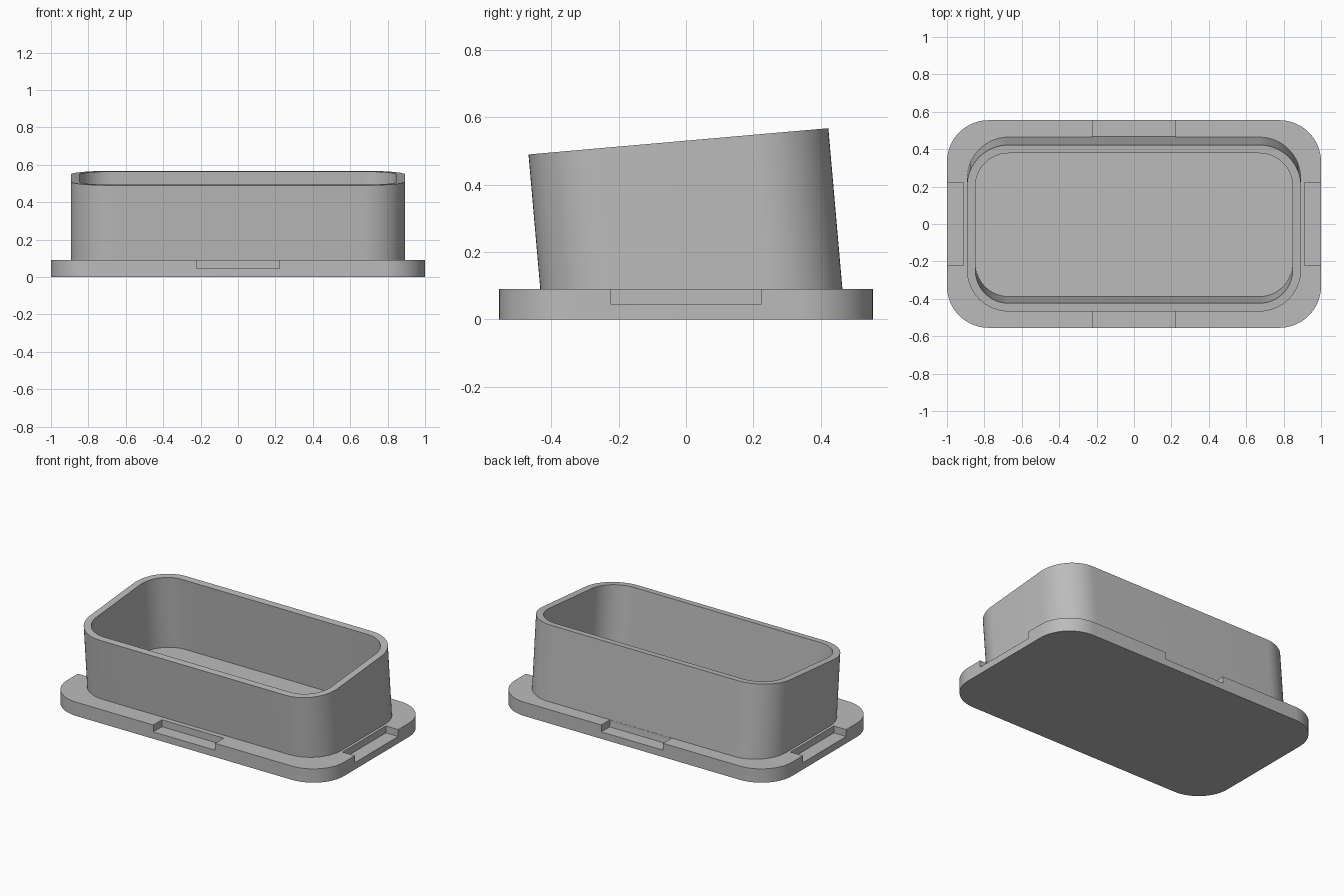
import bpy, bmesh
from math import sin, cos, pi, radians
from mathutils import Vector, Matrix

default = bpy.data.objects.get("Cube")
if default:
    bpy.data.objects.remove(default, do_unlink=True)

grey = bpy.data.materials.new("mid_grey")
grey.use_nodes = True
COLOUR = (0.5, 0.5, 0.5, 1)
grey.diffuse_color = COLOUR
grey.node_tree.nodes["Principled BSDF"].inputs["Base Color"].default_value = COLOUR

BASE_X, BASE_Y, BASE_Z = 1.0, 0.555, 0.09
WALL = 0.0446
RADIUS = 0.223
TILT = radians(5)


def rounded_rect(hx, hy, r, steps=16):
    """Anticlockwise outline of a rounded rectangle."""
    points = []
    for i, (sx, sy) in enumerate([(1, 1), (-1, 1), (-1, -1), (1, -1)]):
        for k in range(steps + 1):
            a = (i + k / steps) * pi / 2
            points.append(Vector((sx * (hx - r) + r * cos(a), sy * (hy - r) + r * sin(a), 0)))
    return points


def finish(name, bm):
    bmesh.ops.recalc_face_normals(bm, faces=bm.faces[:])
    mesh = bpy.data.meshes.new(name)
    bm.to_mesh(mesh)
    bm.free()
    mesh.materials.append(grey)
    obj = bpy.data.objects.new(name, mesh)
    bpy.context.collection.objects.link(obj)
    return obj


def bridge(bm, a, b):
    for i in range(len(a)):
        j = (i + 1) % len(a)
        bm.faces.new((a[i], a[j], b[j], b[i]))


def select_only(obj):
    bpy.ops.object.select_all(action='DESELECT')
    obj.select_set(True)
    bpy.context.view_layer.objects.active = obj


# Base plate: rounded slab
bm = bmesh.new()
outline = rounded_rect(BASE_X, BASE_Y, RADIUS)
low = [bm.verts.new(p) for p in outline]
high = [bm.verts.new(p + Vector((0, 0, BASE_Z))) for p in outline]
bridge(bm, low, high)
bm.faces.new(low)
bm.faces.new(high)
base = finish("base_plate", bm)

# Four notches cut in the upper half of the plate edge
bm = bmesh.new()
depth = 2 * WALL
for x, y, sx, sy in [(BASE_X, 0, 2 * depth, 2 * RADIUS), (-BASE_X, 0, 2 * depth, 2 * RADIUS),
                     (0, BASE_Y, 2 * RADIUS, 2 * depth), (0, -BASE_Y, 2 * RADIUS, 2 * depth)]:
    place = Matrix.Translation((x, y, BASE_Z)) @ Matrix.Diagonal((sx, sy, BASE_Z, 1))
    bmesh.ops.create_cube(bm, size=1, matrix=place)
cutter = finish("notch_cutter", bm)
cutter.hide_render = True
cut = base.modifiers.new("notches", 'BOOLEAN')
cut.object = cutter
cut.operation = 'DIFFERENCE'
cut.solver = 'EXACT'
select_only(base)
bpy.ops.object.modifier_apply(modifier=cut.name)
bpy.data.objects.remove(cutter, do_unlink=True)

# Leaning collar: open tube with a square-cut top, sunk into the plate
bm = bmesh.new()
turn = Matrix.Rotation(TILT, 3, 'X')
axis = turn @ Vector((0, 0, 1))
rim_centre = Vector((0, -0.0225, 0.529))
foot = 0.04


def wall_loops(inset):
    top, bottom = [], []
    for p in rounded_rect(0.893 - inset, 0.447 - inset, RADIUS - inset):
        t = rim_centre + turn @ p
        top.append(bm.verts.new(t))
        bottom.append(bm.verts.new(t - axis * ((t.z - foot) / axis.z)))
    return top, bottom


outer_top, outer_foot = wall_loops(0)
inner_top, inner_foot = wall_loops(WALL)
bridge(bm, outer_foot, outer_top)
bridge(bm, outer_top, inner_top)
bridge(bm, inner_top, inner_foot)
bridge(bm, inner_foot, outer_foot)
collar = finish("leaning_collar", bm)

for part in (base, collar):
    select_only(part)
    bpy.ops.object.shade_smooth_by_angle(angle=radians(30))
